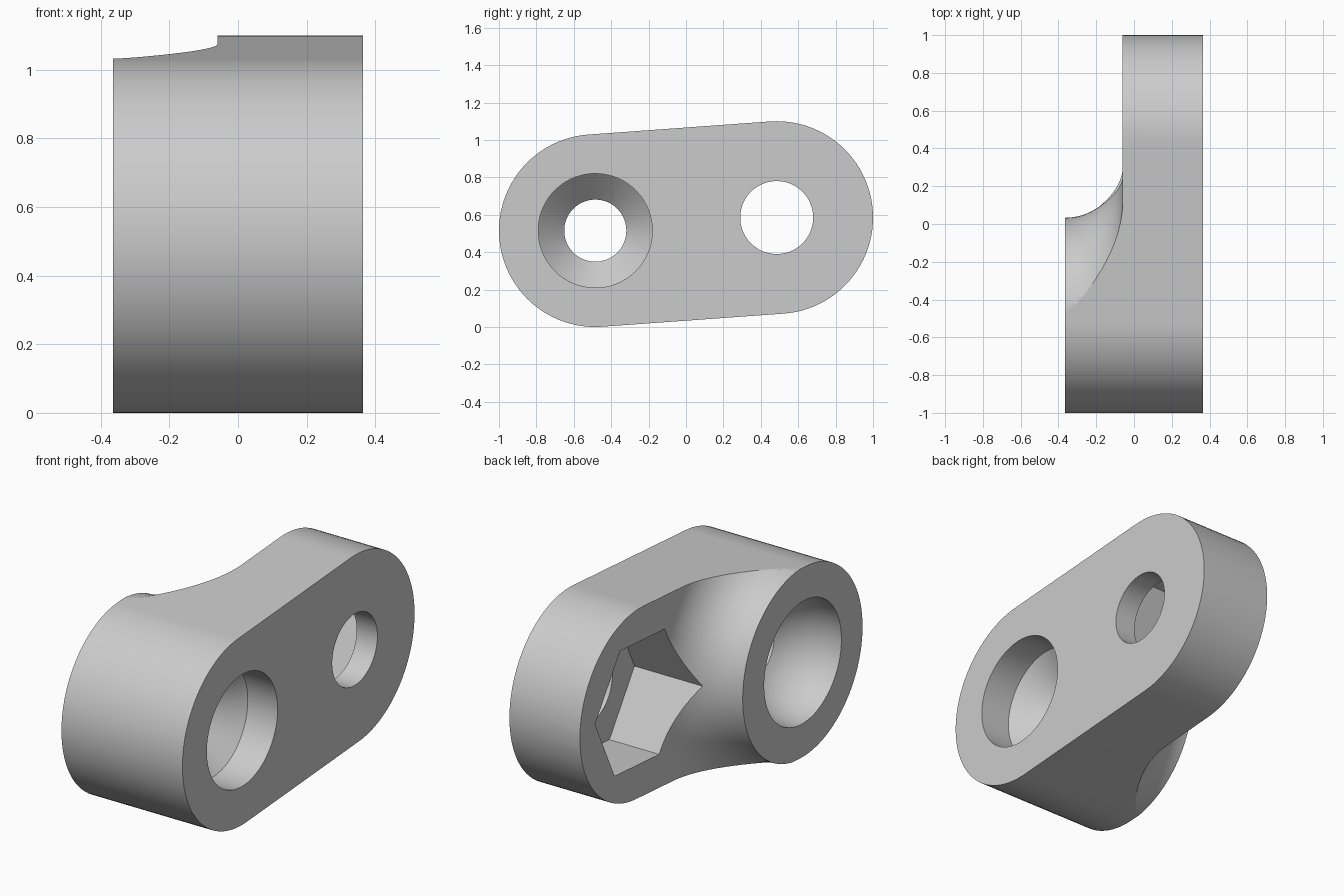
import bpy, bmesh
from math import sin, cos, pi, atan2
from mathutils import Matrix, Vector

cube = bpy.data.objects.get("Cube")
if cube:
    bpy.data.objects.remove(cube, do_unlink=True)

# Main dimensions
HALF = 0.365                # half thickness along x
STEP = -0.06                # face of the thin end
R = 0.515                   # radius of both rounded ends
BOSS = (-0.485, 0.515)      # y, z of the thick end
LUG = (0.485, 0.585)        # y, z of the thin end
TILT = atan2(LUG[1] - BOSS[1], LUG[0] - BOSS[0])

grey = bpy.data.materials.new("light_grey")
grey.use_nodes = True
grey.diffuse_color = (0.6, 0.6, 0.6, 1)
grey.node_tree.nodes["Principled BSDF"].inputs["Base Color"].default_value = (0.6, 0.6, 0.6, 1)


def finish(bm, name):
    bmesh.ops.remove_doubles(bm, verts=bm.verts, dist=1e-5)
    bmesh.ops.recalc_face_normals(bm, faces=bm.faces)
    mesh = bpy.data.meshes.new(name)
    bm.to_mesh(mesh)
    bm.free()
    mesh.materials.append(grey)
    obj = bpy.data.objects.new(name, mesh)
    bpy.context.collection.objects.link(obj)
    return obj


def lathe(name, profile, centre, steps, closed=False):
    """Turn a profile of (x, radius) points about an axis along x."""
    bm = bmesh.new()
    axis = Vector((0, *centre))
    spoke = Matrix.Rotation(TILT, 3, 'X') @ Vector((0, 1, 0))
    verts = [bm.verts.new(axis + Vector((x, 0, 0)) + spoke * r) for x, r in profile]
    pairs = list(zip(verts, verts[1:]))
    if closed:
        pairs.append((verts[-1], verts[0]))
    edges = [bm.edges.new(p) for p in pairs]
    bmesh.ops.spin(bm, geom=verts + edges, cent=axis, axis=(1, 0, 0),
                   angle=2 * pi, steps=steps)
    return finish(bm, name)


# Link body: two round ends joined by straight tangents
bm = bmesh.new()
outline = []
for (cy, cz), start in ((LUG, -pi / 2), (BOSS, pi / 2)):
    for i in range(49):
        a = TILT + start + pi * i / 48
        outline.append(bm.verts.new((-HALF, cy + R * cos(a), cz + R * sin(a))))
face = bm.faces.new(outline)
side = bmesh.ops.extrude_face_region(bm, geom=[face])
bmesh.ops.translate(bm, vec=(2 * HALF, 0, 0),
                    verts=[v for v in side["geom"] if isinstance(v, bmesh.types.BMVert)])
body = finish(bm, "link_body")

# Relief around the boss, leaving a concave fillet
F = STEP + HALF
fillet = [(-HALF + F * sin(a), R + 0.003 + F * (1 - cos(a)))
          for a in (pi / 2 * i / 16 for i in range(17))]
relief = lathe("relief_cutter", [(-0.6, R + 0.003)] + fillet + [(STEP, 2), (-0.6, 2)],
               BOSS, 96, closed=True)

# Stepped bore: straight mouth, cone, neck, then a round socket
S = 0.333
bowl = [(-HALF + S * cos(a), S * sin(a))
        for a in (pi / 6 + pi / 3 * i / 12 for i in range(13))]
bore = lathe("bore_cutter",
             [(0.5, 0), (0.5, 0.305), (0.185, 0.305), (0.05, 0.166), (bowl[0][0], 0.166)]
             + bowl[1:] + [(-0.5, S), (-0.5, 0)], BOSS, 64)

# Bolt hole and hexagonal nut pocket
hole = lathe("hole_cutter", [(0.5, 0), (0.5, 0.195), (-0.5, 0.195), (-0.5, 0)], LUG, 64)
pocket = lathe("pocket_cutter", [(0.24, 0), (0.24, 0.385), (-0.6, 0.385), (-0.6, 0)], LUG, 6)

bpy.ops.object.select_all(action='DESELECT')
bpy.context.view_layer.objects.active = body
body.select_set(True)
for cutter in (relief, bore, hole, pocket):
    mod = body.modifiers.new("cut", 'BOOLEAN')
    mod.operation = 'DIFFERENCE'
    mod.solver = 'EXACT'
    mod.object = cutter
    bpy.ops.object.modifier_apply(modifier=mod.name)
    bpy.data.objects.remove(cutter, do_unlink=True)

# Smooth curved walls, crisp rims
bpy.ops.object.shade_smooth_by_angle(angle=pi / 8)
weighted = body.modifiers.new("flat_faces", 'WEIGHTED_NORMAL')
weighted.keep_sharp = True
